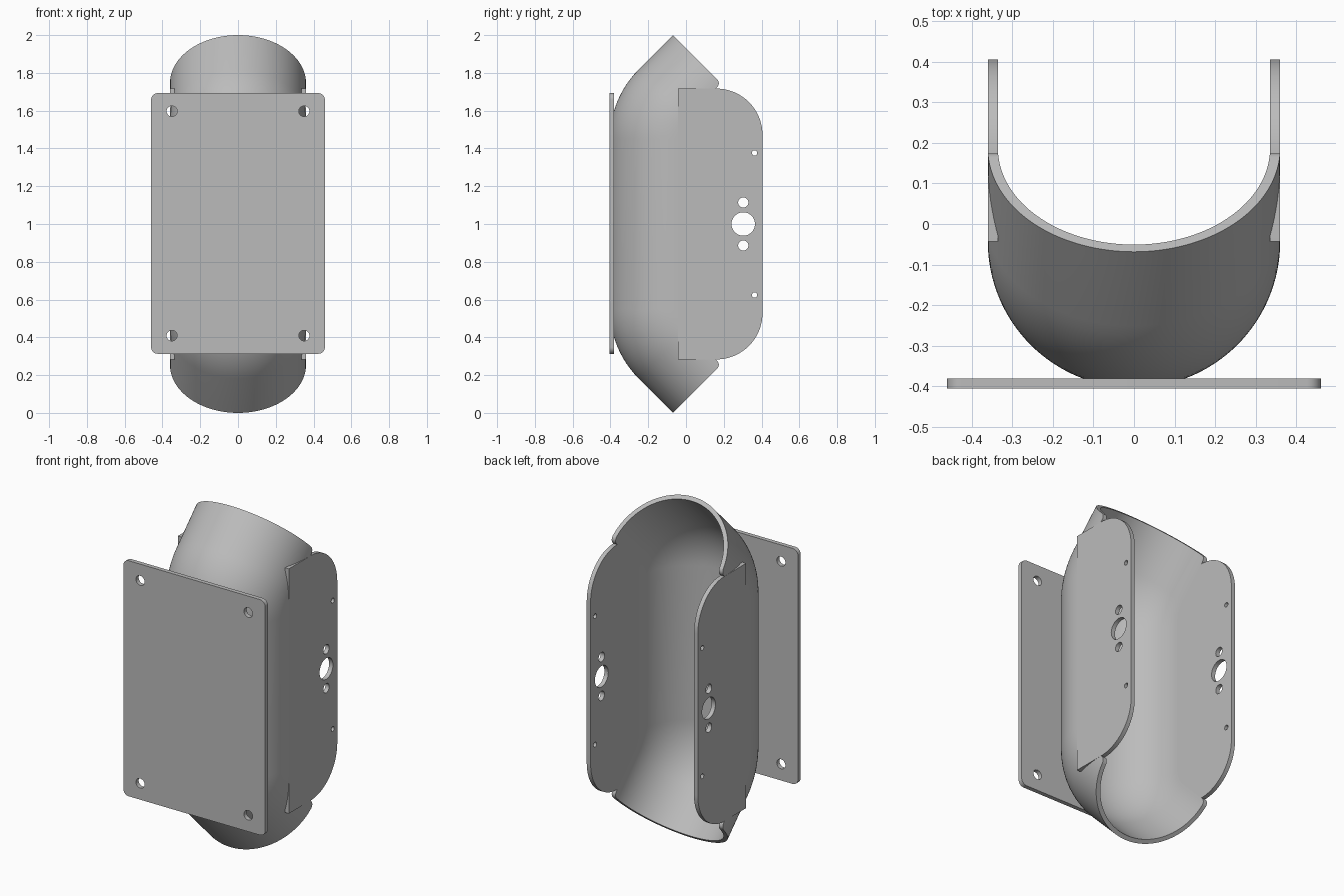
import bpy, bmesh
from math import sin, cos, pi, asin, radians
from mathutils import Matrix

cube = bpy.data.objects.get("Cube")
if cube:
    bpy.data.objects.remove(cube, do_unlink=True)

gray = bpy.data.materials.new("light_gray")
gray.use_nodes = True
gray.diffuse_color = (0.5, 0.5, 0.5, 1)
gray.node_tree.nodes["Principled BSDF"].inputs["Base Color"].default_value = (0.5, 0.5, 0.5, 1)

OUTER, INNER = 0.36, 0.335
MID = 1.0


def finish(name, bm):
    """Turn a bmesh into a shaded, coloured object."""
    bmesh.ops.remove_doubles(bm, verts=bm.verts, dist=0.0001)
    bmesh.ops.recalc_face_normals(bm, faces=bm.faces)
    mesh = bpy.data.meshes.new(name)
    bm.to_mesh(mesh)
    bm.free()
    mesh.materials.append(gray)
    obj = bpy.data.objects.new(name, mesh)
    bpy.context.collection.objects.link(obj)
    bpy.ops.object.select_all(action='DESELECT')
    obj.select_set(True)
    bpy.context.view_layer.objects.active = obj
    bpy.ops.object.shade_smooth_by_angle(angle=radians(30))
    return obj


def arc(cx, cy, r, start, end, steps):
    return [(cx + r * cos(start + (end - start) * i / steps),
             cy + r * sin(start + (end - start) * i / steps)) for i in range(steps + 1)]


def circle(cx, cy, r):
    return arc(cx, cy, r, 0, 2 * pi, 32)[:-1]


def plate(name, loops, thickness, matrix):
    """Flat plate from an outline followed by hole loops."""
    curve = bpy.data.curves.new(name + "_outline", 'CURVE')
    curve.dimensions = '2D'
    curve.fill_mode = 'BOTH'
    curve.extrude = thickness / 2
    for loop in loops:
        spline = curve.splines.new('POLY')
        spline.points.add(len(loop) - 1)
        for point, (x, y) in zip(spline.points, loop):
            point.co = (x, y, 0, 1)
        spline.use_cyclic_u = True
    helper = bpy.data.objects.new(name + "_outline", curve)
    bpy.context.collection.objects.link(helper)
    graph = bpy.context.evaluated_depsgraph_get()
    mesh = bpy.data.meshes.new_from_object(helper.evaluated_get(graph))
    bm = bmesh.new()
    bm.from_mesh(mesh)
    bm.transform(matrix)
    bpy.data.objects.remove(helper, do_unlink=True)
    bpy.data.curves.remove(curve)
    bpy.data.meshes.remove(mesh)
    return finish(name, bm)


# Half-pipe shell: upright trough whose ends bend 45 degrees towards the back
axis_y, bend, bend_z, tail, tip = -0.043, 0.16, 1.45, 0.2578, 0.03
rings = []  # centre y, centre z, lean angle, trim of the open edge
for i in range(13):
    a = pi / 4 * i / 12
    rings.append((axis_y + bend * (1 - cos(a)), bend_z + bend * sin(a), a, 0))
y0, z0 = rings[-1][:2]
for i in range(9):
    a = pi / 2 * i / 8
    d = (tail - tip * (1 - sin(a))) * cos(pi / 4)
    rings.append((y0 + d, z0 + d, pi / 4, tip * (1 - cos(a))))
path = [(r, -1) for r in reversed(rings)] + [(r, 1) for r in rings]

SEG = 64
bm = bmesh.new()
sections = []
for (cy, cz, lean, trim), side in path:
    section = []
    for radius in (OUTER, INNER):
        a0 = asin(trim / radius)
        row = []
        for i in range(SEG + 1):
            t = a0 + (pi - 2 * a0) * i / SEG
            off = radius * sin(t)
            z = cz + off * sin(lean)
            row.append(bm.verts.new((radius * cos(t), cy - off * cos(lean),
                                     MID + side * (z - MID))))
        section.append(row)
    sections.append(section[0] + section[1][::-1])
count = 2 * (SEG + 1)
for a, b in zip(sections, sections[1:]):
    for i in range(count):
        j = (i + 1) % count
        bm.faces.new((a[i], a[j], b[j], b[i]))
for s in (sections[0], sections[-1]):
    for i in range(SEG):
        bm.faces.new((s[i], s[i + 1], s[count - 2 - i], s[count - 1 - i]))
finish("half_pipe_shell", bm)

# Side plates with rounded rear corners, a shaft hole and screw holes
half_h, back, corner = 0.717, 0.405, 0.245
side_loops = [
    [(axis_y, -half_h)]
    + arc(back - corner, corner - half_h, corner, -pi / 2, 0, 24)
    + arc(back - corner, half_h - corner, corner, 0, pi / 2, 24)
    + [(axis_y, half_h)],
    circle(0.303, 0, 0.062)]
for s in (-1, 1):
    side_loops.append(circle(0.303, s * 0.114, 0.027))
    side_loops.append(circle(0.363, s * 0.376, 0.014))
for name, s in (("left_side_plate", 1), ("right_side_plate", -1)):
    x = s * (OUTER + INNER) / 2
    plate(name, side_loops, OUTER - INNER,
          Matrix(((0, 0, 1, x), (1, 0, 0, 0), (0, 1, 0, MID), (0, 0, 0, 1))))

# Front mounting plate with rounded corners and four bolt holes
w, h, r = 0.46, 0.69, 0.035
outline = []
for k, (sx, sy) in enumerate(((1, 1), (-1, 1), (-1, -1), (1, -1))):
    outline += arc(sx * (w - r), sy * (h - r), r, k * pi / 2, (k + 1) * pi / 2, 8)
front_loops = [outline] + [circle(sx * 0.35, sz * 0.594, 0.028)
                           for sx in (-1, 1) for sz in (-1, 1)]
plate("front_mounting_plate", front_loops, 0.025,
      Matrix(((1, 0, 0, 0), (0, 0, -1, -0.3925), (0, 1, 0, MID + 0.003), (0, 0, 0, 1))))
